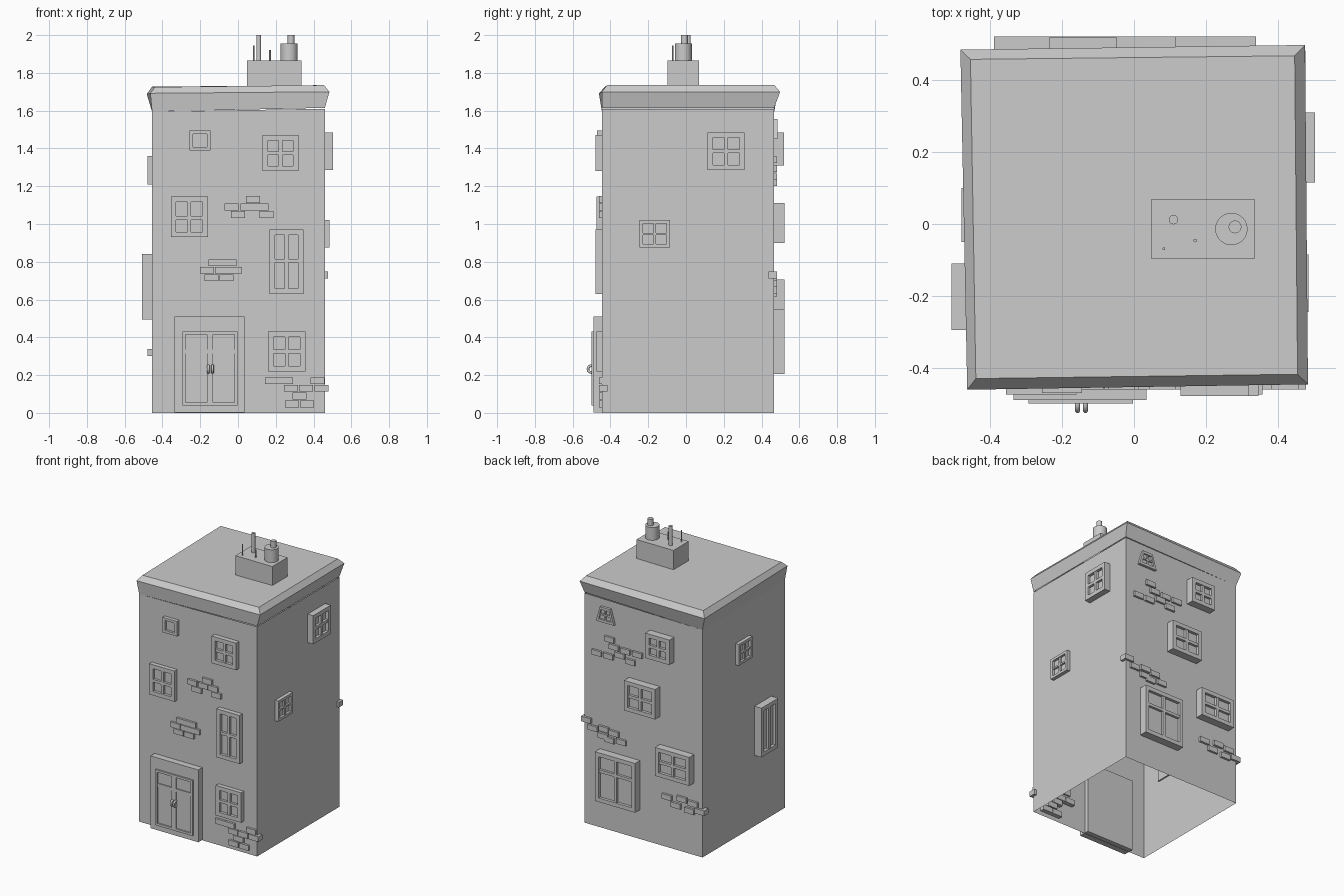
import bpy, bmesh
from math import pi
from mathutils import Vector, Matrix

if "Cube" in bpy.data.objects:
    bpy.data.objects.remove(bpy.data.objects["Cube"])

XL, XR, YF, YB = -0.455, 0.46, -0.445, 0.467   # wall planes

# Wall mapping: u along the wall, v up, d outwards
SIDES = {
    "front": lambda u, v, d: Vector((u, YF - d, v)),
    "back":  lambda u, v, d: Vector((u, YB + d, v)),
    "right": lambda u, v, d: Vector((XR + d, u, v)),
    "left":  lambda u, v, d: Vector((XL - d, u, v)),
}


def finish(bm, name, smooth=None):
    bmesh.ops.recalc_face_normals(bm, faces=bm.faces[:])
    me = bpy.data.meshes.new(name)
    bm.to_mesh(me)
    bm.free()
    ob = bpy.data.objects.new(name, me)
    bpy.context.collection.objects.link(ob)
    if smooth:
        bpy.context.view_layer.objects.active = ob
        ob.select_set(True)
        bpy.ops.object.shade_smooth_by_angle(angle=smooth)
        ob.select_set(False)
    return ob


def box(bm, a, b):
    c, s = (a + b) / 2, b - a
    m = Matrix.Translation(c) @ Matrix.Diagonal((abs(s.x), abs(s.y), abs(s.z), 1))
    return bmesh.ops.create_cube(bm, size=1, matrix=m)["verts"]


def wall_box(bm, side, u0, u1, v0, v1, d0, d1):
    f = SIDES[side]
    return box(bm, f(u0, v0, d0), f(u1, v1, d1))


def panel(bm, side, u0, u1, v0, v1, d, d0, border, cols, rows, split=0.5, bar=0.018, glass=0.018):
    """Frame with a lattice of sunken panes."""
    wall_box(bm, side, u0, u0 + border, v0, v1, d0, d)
    wall_box(bm, side, u1 - border, u1, v0, v1, d0, d)
    a0, a1, b0, b1 = u0 + border, u1 - border, v0 + border, v1 - border
    wall_box(bm, side, a0, a1, v0, b0, d0, d)
    wall_box(bm, side, a0, a1, b1, v1, d0, d)
    wall_box(bm, side, a0, a1, b0, b1, d0, d - glass)
    if cols == 2:
        m = (a0 + a1) / 2
        wall_box(bm, side, m - bar / 2, m + bar / 2, b0, b1, d - glass, d - 0.003)
    if rows == 2:
        m = b0 + (b1 - b0) * split
        wall_box(bm, side, a0, a1, m - bar / 2, m + bar / 2, d - glass, d - 0.003)


# Walls, open underneath
bm = bmesh.new()
box(bm, Vector((XL, YF, 0)), Vector((XR, YB, 1.61)))
bmesh.ops.delete(bm, geom=[f for f in bm.faces if abs(f.normal.z) > 0.9], context="FACES")
for v in bm.verts:
    if v.co.z > 1 and v.co.x < 0:
        v.co.z = 1.595
finish(bm, "walls")

# Slightly crooked flared roof
rings = [
    [(XL, YF, 1.595), (XR, YF, 1.615), (XR, YB, 1.615), (XL, YB, 1.595)],
    [(-0.464, -0.461, 1.692), (0.484, -0.446, 1.70), (0.476, 0.498, 1.70), (-0.483, 0.485, 1.688)],
    [(-0.44, -0.43, 1.725), (0.455, -0.418, 1.735), (0.447, 0.468, 1.735), (-0.455, 0.458, 1.727)],
]
bm = bmesh.new()
vr = [[bm.verts.new(p) for p in r] for r in rings]
for lo, hi in zip(vr, vr[1:]):
    for i in range(4):
        j = (i + 1) % 4
        bm.faces.new((lo[i], lo[j], hi[j], hi[i]))
bm.faces.new(vr[-1])
finish(bm, "roof", 0.8)

# Chimney block and pipes: x, y, radius, bottom, top, sides
bm = bmesh.new()
box(bm, Vector((0.048, -0.098, 1.70)), Vector((0.335, 0.07, 1.866)))
finish(bm, "chimney")
pipes = [("chimney_pot", 0.271, -0.014, 0.045, 1.85, 1.955, 24),
         ("chimney_pot_top", 0.281, -0.008, 0.018, 1.94, 2.0, 16),
         ("vent_pipe", 0.11, 0.012, 0.013, 1.85, 2.0, 16),
         ("thin_pipe_tall", 0.083, -0.069, 0.004, 1.85, 1.945, 10),
         ("thin_pipe_short", 0.17, -0.046, 0.005, 1.85, 1.92, 10)]
for name, x, y, r, z0, z1, n in pipes:
    bm = bmesh.new()
    bmesh.ops.create_cone(bm, cap_ends=True, segments=n, radius1=r, radius2=r, depth=z1 - z0,
                          matrix=Matrix.Translation((x, y, (z0 + z1) / 2)))
    finish(bm, name, 0.6)

# Windows: side, u0, u1, v0, v1, depth, cols, rows, split
windows = [
    ("front", -0.256, -0.145, 1.39, 1.495, 0.025, 1, 1, 0.5),
    ("front", 0.13, 0.32, 1.28, 1.47, 0.033, 2, 2, 0.5),
    ("front", -0.356, -0.16, 0.93, 1.145, 0.03, 2, 2, 0.46),
    ("front", 0.167, 0.346, 0.63, 0.97, 0.033, 2, 2, 0.52),
    ("front", 0.16, 0.357, 0.22, 0.43, 0.03, 2, 2, 0.5),
    ("right", 0.115, 0.31, 1.285, 1.485, 0.043, 2, 2, 0.5),
    ("right", -0.245, -0.085, 0.875, 1.02, 0.025, 2, 2, 0.5),
    ("left", -0.05, 0.10, 1.21, 1.36, 0.025, 2, 2, 0.5),
    ("left", -0.295, -0.11, 0.495, 0.84, 0.053, 2, 1, 0.5),
    ("back", 0.03, 0.34, 0.205, 0.55, 0.055, 2, 2, 0.65),
    ("back", -0.39, -0.125, 0.505, 0.705, 0.055, 2, 2, 0.5),
    ("back", -0.125, 0.115, 0.90, 1.11, 0.055, 2, 2, 0.5),
    ("back", -0.235, -0.048, 1.31, 1.485, 0.053, 2, 2, 0.5),
    ("back", 0.22, 0.36, 1.45, 1.555, 0.018, 2, 2, 0.5),
]
for i, (side, u0, u1, v0, v1, d, c, r, sp) in enumerate(windows):
    bm = bmesh.new()
    small = min(u1 - u0, v1 - v0) < 0.16
    panel(bm, side, u0, u1, v0, v1, d, -0.01, 0.018 if small else 0.028, c, r, sp,
          0.012 if small else 0.02, min(0.02, d * 0.65))
    if i == len(windows) - 1:      # attic window narrows to the top
        for v in bm.verts:
            t = (v.co.z - v0) / (v1 - v0)
            v.co.x = 0.29 + (v.co.x - 0.29) * (1 - 0.45 * t)
    finish(bm, f"{side}_window_{i}")

# Door surround, two leaves with sunken panels, ring handles
bm = bmesh.new()
wall_box(bm, "front", -0.335, 0.035, 0.003, 0.51, -0.03, 0.045)
finish(bm, "door_surround")
bm = bmesh.new()
for u0, u1 in ((-0.293, -0.148), (-0.148, -0.003)):
    panel(bm, "front", u0, u1, 0.04, 0.43, 0.055, 0.02, 0.016, 1, 2, 0.75, 0.022, 0.014)
finish(bm, "door_leaves")
for k, x in enumerate((-0.157, -0.135)):
    bpy.ops.mesh.primitive_torus_add(location=(x, -0.501, 0.232), rotation=(0, pi / 2, 0),
                                     major_radius=0.018, minor_radius=0.007,
                                     major_segments=20, minor_segments=10)
    bpy.context.object.name = f"door_handle_{k}"
    bpy.ops.object.shade_smooth_by_angle(angle=0.8)

# Exposed brick patches: centres on each wall
bricks = {
    "front": [(.08, 1.13), (-.035, 1.09), (.05, 1.09), (.125, 1.09), (0, 1.05), (.15, 1.05),
              (-.12, .795), (-.045, .795), (-.165, .755), (-.085, .755), (-.015, .755),
              (-.14, .715), (-.06, .715),
              (.18, .17), (.255, .17), (.42, .17), (.28, .13), (.36, .13), (.442, .13),
              (.325, .09), (.285, .047), (.365, .047)],
    "back": [(.26, 1.34), (.225, 1.295), (.137, 1.29), (.045, 1.29), (.36, 1.22), (.27, 1.22),
             (.18, 1.25), (.10, 1.225),
             (.44, .73), (.39, .685), (.305, .70), (.31, .65), (.225, .69), (.26, .635), (.17, .645),
             (-.186, .355), (-.255, .315), (-.30, .37), (-.36, .305), (-.386, .36), (-.442, .32)],
}
for side, spots in bricks.items():
    bm = bmesh.new()
    for u, v in spots:
        wall_box(bm, side, u - 0.037, u + 0.037, v - 0.018, v + 0.018, -0.03, 0.015)
    finish(bm, f"{side}_bricks")
